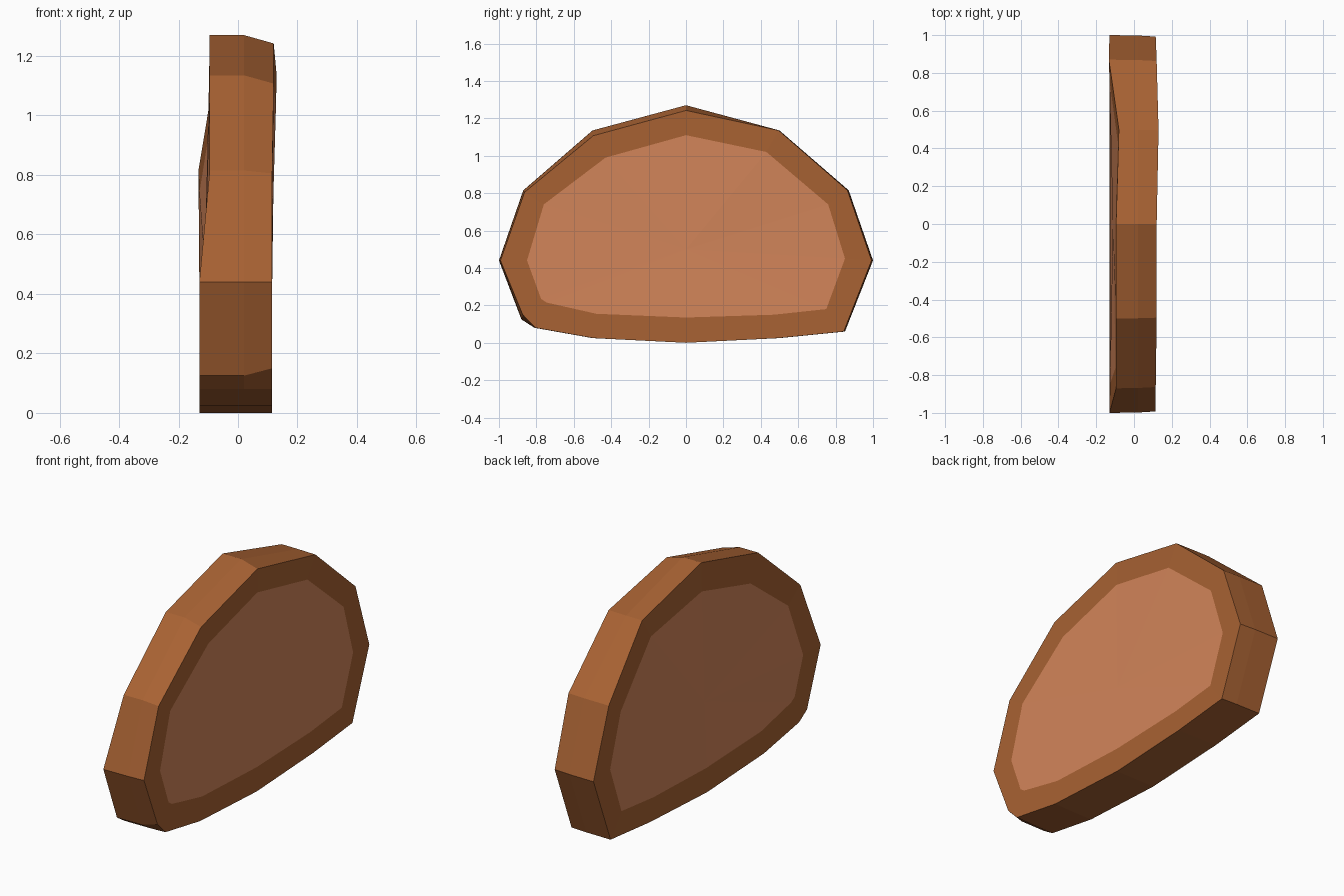
import bpy, bmesh


def material(name, rgb):
    m = bpy.data.materials.new(name)
    m.diffuse_color = (*rgb, 1)
    return m


# Outline points: y, z, left-side x, right-side x, drop of the right edge, inset y, inset z
OUTLINE = [
    (0.00, 1.27, -0.095, 0.12, 0.028, 0.00, 1.11),
    (0.50, 1.135, -0.08, 0.13, 0.00, 0.43, 1.02),
    (0.87, 0.815, -0.133, 0.12, 0.00, 0.76, 0.74),
    (1.00, 0.44, -0.13, 0.115, 0.00, 0.85, 0.45),
    (0.85, 0.06, -0.13, 0.115, 0.00, 0.75, 0.18),
    (0.50, 0.025, -0.13, 0.115, 0.00, 0.47, 0.15),
    (0.00, 0.00, -0.13, 0.115, 0.00, 0.00, 0.135),
    (-0.50, 0.025, -0.13, 0.115, 0.00, -0.48, 0.155),
    (-0.81, 0.08, -0.13, 0.115, 0.00, -0.745, 0.215),
    (-0.88, 0.125, -0.13, 0.115, -0.025, -0.775, 0.235),
    (-1.00, 0.44, -0.13, 0.115, 0.00, -0.85, 0.44),
    (-0.87, 0.815, -0.095, 0.115, 0.01, -0.76, 0.74),
    (-0.50, 1.135, -0.095, 0.12, 0.028, -0.43, 0.99),
]

bm = bmesh.new()


def ring(points):
    return [bm.verts.new(p) for p in points]


def bridge(a, b, mat):
    for i in range(len(a)):
        j = (i + 1) % len(a)
        bm.faces.new((a[i], a[j], b[j], b[i])).material_index = mat


def fan(a, centre, mat):
    c = bm.verts.new(centre)
    for i in range(len(a)):
        bm.faces.new((a[i], a[(i + 1) % len(a)], c)).material_index = mat


# Crust rim: left edge, middle crease, right edge
left = ring((p[2], p[0], p[1]) for p in OUTLINE)
middle = ring((0.02, p[0] * 0.998, p[1]) for p in OUTLINE)
right = ring((p[3], p[0] * 0.992, p[1] - p[4]) for p in OUTLINE)
bridge(left, middle, 0)
bridge(middle, right, 0)

# Crust border and paler centre on each broad face
for edge, col, mid in ((left, 2, -0.112), (right, 3, 0.112)):
    inner = ring((p[col] * 0.85 + mid * 0.15, p[5], p[6]) for p in OUTLINE)
    bridge(edge, inner, 0)
    fan(inner, (mid, 0, 0.5), 1)

bmesh.ops.recalc_face_normals(bm, faces=bm.faces)
mesh = bpy.data.meshes.new("slice")
bm.to_mesh(mesh)
bm.free()
mesh.materials.append(material("brown crust", (0.392, 0.122, 0.033)))
mesh.materials.append(material("pale brown centre", (0.651, 0.235, 0.102)))
bpy.context.collection.objects.link(bpy.data.objects.new("slice", mesh))
